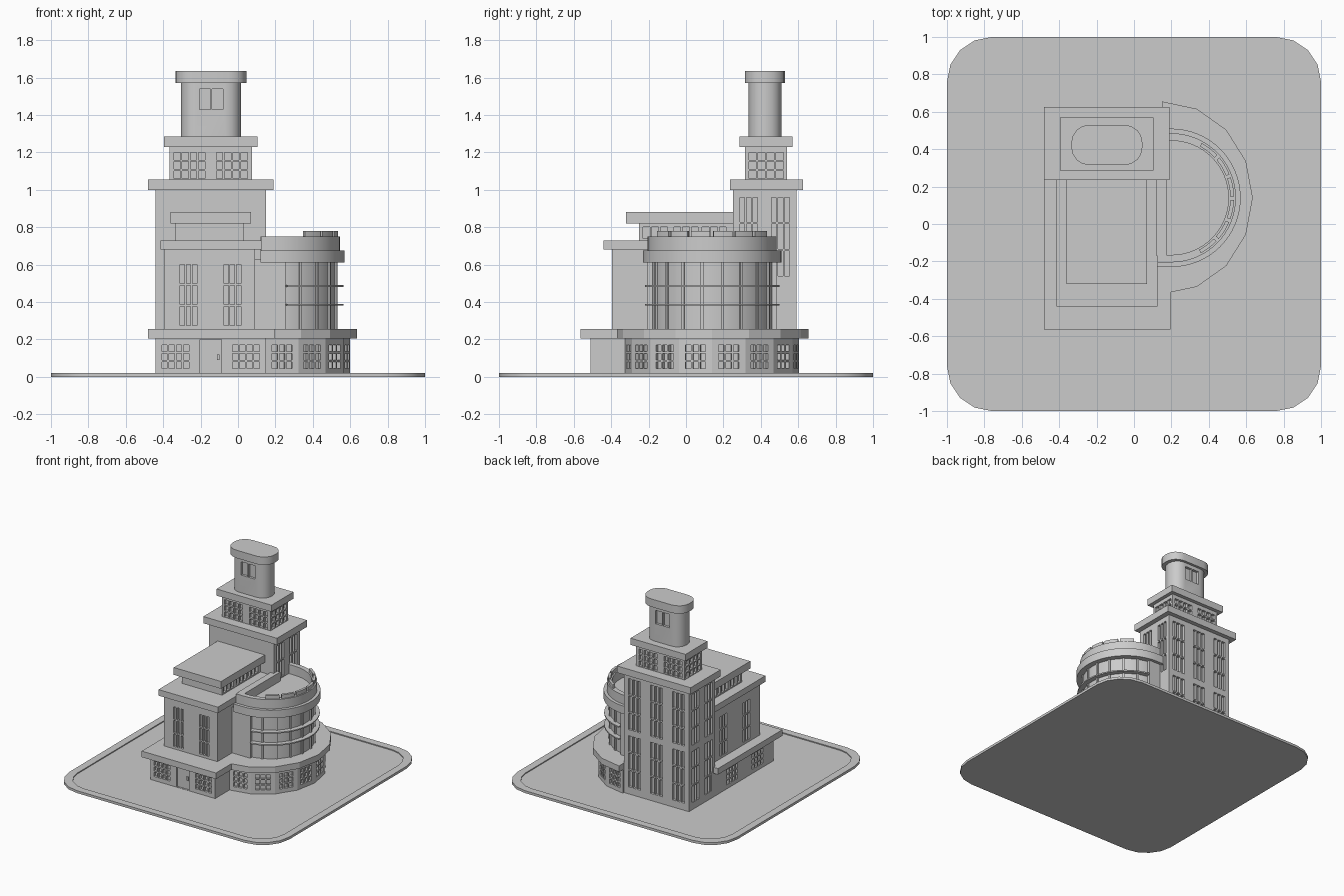
import bpy, bmesh
from math import sin, cos, pi, radians
from mathutils import Matrix, Vector

old = bpy.data.objects.get("Cube")
if old:
    bpy.data.objects.remove(old)

grey = bpy.data.materials.new("plain grey")
grey.use_nodes = True
grey.diffuse_color = (0.6, 0.6, 0.6, 1)
grey.node_tree.nodes["Principled BSDF"].inputs["Base Color"].default_value = (0.6, 0.6, 0.6, 1)

EAST, NORTH, WEST, SOUTH = 0, 90, 180, 270


def finish(bm, name):
    bmesh.ops.recalc_face_normals(bm, faces=bm.faces)
    mesh = bpy.data.meshes.new(name)
    bm.to_mesh(mesh)
    bm.free()
    ob = bpy.data.objects.new(name, mesh)
    bpy.context.collection.objects.link(ob)
    mesh.materials.append(grey)
    return ob


def select(ob):
    bpy.ops.object.select_all(action='DESELECT')
    ob.select_set(True)
    bpy.context.view_layer.objects.active = ob


def smooth(ob):
    select(ob)
    bpy.ops.object.shade_smooth_by_angle(angle=radians(30))


def add_prism(bm, pts, z0, z1):
    low = [bm.verts.new((x, y, z0)) for x, y in pts]
    face = bm.faces.new(low)
    ext = bmesh.ops.extrude_face_region(bm, geom=[face], use_keep_orig=True)
    for v in ext["geom"]:
        if isinstance(v, bmesh.types.BMVert):
            v.co.z = z1


def prism(name, pts, z0, z1, windows=()):
    bm = bmesh.new()
    add_prism(bm, pts, z0, z1)
    ob = finish(bm, name)
    if windows:
        cut(ob, windows)
    return ob


def rect(x0, x1, y0, y1):
    return [(x0, y0), (x1, y0), (x1, y1), (x0, y1)]


def rounded(x0, x1, y0, y1, r, n):
    pts = []
    for k, (cx, cy) in enumerate(rect(x0 + r, x1 - r, y0 + r, y1 - r)):
        for i in range(n + 1):
            a = pi + pi / 2 * (k + i / n)
            pts.append((cx + r * cos(a), cy + r * sin(a)))
    return pts


def arc(cx, rx, ry, a0, a1, n):
    # Arc of the round wing, all about the same centre line
    steps = [radians(a0 + (a1 - a0) * i / n) for i in range(n + 1)]
    return [(cx + rx * cos(a), 0.14 + ry * sin(a)) for a in steps]


def d_shape(back, cx, rx, ry, n):
    pts = arc(cx, rx, ry, -90, 90, n)
    if back < cx:
        pts += [(back, 0.14 + ry), (back, 0.14 - ry)]
    return pts


def band(cx, r, thick, a0, a1, n):
    return arc(cx, r, r, a0, a1, n) + arc(cx, r - thick, r - thick, a1, a0, n)


def window(x, y, facing, width, z0, z1, cols, rows, depth=0.02, bar=0.01):
    # Panes as (matrix) of small boxes centred on the wall surface
    w = (width + bar) / cols
    h = (z1 - z0 + bar) / rows
    base = Matrix.Translation((x, y, 0)) @ Matrix.Rotation(radians(facing), 4, 'Z')
    out = []
    for i in range(cols):
        for j in range(rows):
            t = Vector((0, (i + 0.5) * w - (width + bar) / 2, z0 - bar / 2 + (j + 0.5) * h))
            size = Matrix.Diagonal((2 * depth, w - bar, h - bar, 1))
            out.append(base @ Matrix.Translation(t) @ size)
    return out


def cut(ob, panes):
    bm = bmesh.new()
    for m in panes:
        bmesh.ops.create_cube(bm, size=1, matrix=m)
    cutter = finish(bm, "window_cutter")
    cutter.hide_render = True
    mod = ob.modifiers.new("windows", 'BOOLEAN')
    mod.operation = 'DIFFERENCE'
    mod.solver = 'EXACT'
    mod.object = cutter
    select(ob)
    bpy.ops.object.modifier_apply(modifier=mod.name)
    bpy.data.objects.remove(cutter)


# Ground plate with a raised rim
smooth(prism("ground_plate", rounded(-1, 1, -1, 1, 0.24, 4), 0, 0.012))
outer = rounded(-1, 1, -1, 1, 0.24, 4)
inner = rounded(-0.94, 0.94, -0.94, 0.94, 0.2, 4)
bm = bmesh.new()
rings = [[bm.verts.new((x, y, z)) for x, y in p] for p, z in
         ((outer, 0.005), (outer, 0.02), (inner, 0.02), (inner, 0.005))]
for k in range(4):
    a, b = rings[k], rings[(k + 1) % 4]
    for i in range(len(a)):
        j = (i + 1) % len(a)
        bm.faces.new((a[i], a[j], b[j], b[i]))
smooth(finish(bm, "ground_rim"))

# Ground floor front block, door and canopy slab
panes = []
for x in (-0.335, 0.043):
    panes += window(x, -0.51, SOUTH, 0.145, 0.045, 0.17, 4, 3)
for y in (-0.3, 0.03):
    panes += window(-0.44, y, WEST, 0.14, 0.045, 0.17, 4, 3)
panes += window(-0.145, -0.51, SOUTH, 0.115, 0.014, 0.2, 1, 1, 0.012)
prism("ground_floor", rect(-0.44, 0.15, -0.51, 0.3), 0.005, 0.22, panes)
prism("door_handle", rect(-0.113, -0.098, -0.51, -0.495), 0.09, 0.12)
prism("ground_slab", rect(-0.48, 0.195, -0.565, 0.27), 0.205, 0.255)

# Round wing, ground floor: one window on each facet
wall = d_shape(0.15, 0.15, 0.45, 0.465, 8)
panes = []
for (ax, ay), (bx, by) in zip(wall[:8], wall[1:9]):
    facing = 180 / pi * Vector((0, -1)).angle_signed(Vector((ax - bx, ay - by)), 0)
    panes += window((ax + bx) / 2, (ay + by) / 2, -facing, 0.11, 0.045, 0.17, 3, 3)
prism("wing_ground_floor", wall, 0.005, 0.22, panes)
prism("wing_ground_slab", d_shape(0.15, 0.15, 0.485, 0.515, 8), 0.205, 0.255)

# Round wing, upper floor: curtain wall, end piers, mullions and fins
CX = 0.2
smooth(prism("curtain_wall", d_shape(0.08, CX, 0.325, 0.325, 32), 0.25, 0.63))
for side, name in ((-1, "front_pier"), (1, "back_pier")):
    ys = sorted((0.14 + side * 0.28, 0.14 + side * 0.345))
    prism(name, rect(0.08, 0.255, *ys), 0.25, 0.63)
for i in range(8):
    a = -66 + 132 * i / 7
    prism("mullion", band(CX, 0.335, 0.02, a - 1.3, a + 1.3, 1), 0.25, 0.63)
for z in (0.385, 0.485):
    smooth(prism("fin", band(CX, 0.365, 0.05, -80, 80, 32), z - 0.005, z + 0.005))
smooth(prism("wing_cornice", d_shape(0.12, CX, 0.37, 0.37, 32), 0.61, 0.675))

# Roof terrace parapet with raised segments
smooth(prism("terrace_parapet", band(CX, 0.345, 0.04, -90, 90, 32), 0.67, 0.75))
for side in (-1, 1):
    ys = sorted((0.14 + side * 0.305, 0.14 + side * 0.345))
    prism("terrace_side_wall", rect(0.125, CX, *ys), 0.67, 0.75)
prism("terrace_back_wall", rect(0.12, 0.175, -0.17, 0.3), 0.67, 0.75)
for i in range(6):
    a = -62 + 21 * i
    smooth(prism("parapet_block", band(CX, 0.335, 0.02, a, a + 18, 4), 0.745, 0.78))

# Main block with roof slab
panes = []
for x in (-0.265, -0.03):
    panes += window(x, -0.395, SOUTH, 0.09, 0.275, 0.6, 3, 3)
for y in (-0.22, 0.08):
    panes += window(-0.395, y, WEST, 0.09, 0.275, 0.6, 3, 3)
prism("main_block", rect(-0.395, 0.09, -0.395, 0.3), 0.25, 0.69, panes)
prism("main_roof_slab", rect(-0.415, 0.125, -0.44, 0.27), 0.68, 0.73)

# Penthouse
panes = []
for y in (-0.165, 0, 0.15):
    for x, facing in ((0.03, EAST), (-0.335, WEST)):
        panes += window(x, y, facing, 0.13, 0.74, 0.8, 3, 1)
prism("penthouse", rect(-0.335, 0.03, -0.25, 0.3), 0.72, 0.83, panes)
prism("penthouse_roof", rect(-0.36, 0.07, -0.32, 0.27), 0.82, 0.88)

# Tower shaft with tall windows
panes = []
for z in (0.07, 0.54):
    for x in (-0.345, -0.145, 0.055):
        panes += window(x, 0.59, NORTH, 0.11, z, z + 0.42, 3, 3)
    for y in (0.335, 0.505):
        panes += window(-0.44, y, WEST, 0.095, z, z + 0.42, 3, 3)
        if z > 0.5:
            panes += window(0.15, y, EAST, 0.095, z, z + 0.42, 3, 3)
prism("tower_shaft", rect(-0.44, 0.15, 0.25, 0.59), 0.005, 1.01, panes)
prism("tower_slab", rect(-0.48, 0.19, 0.235, 0.625), 1.0, 1.055)

# Belvedere storey
panes = []
for x in (-0.26, -0.033):
    for y, facing in ((0.315, SOUTH), (0.54, NORTH)):
        panes += window(x, y, facing, 0.165, 1.06, 1.2, 4, 3)
for x, facing in ((-0.365, WEST), (0.075, EAST)):
    panes += window(x, 0.428, facing, 0.185, 1.06, 1.2, 4, 3)
prism("belvedere", rect(-0.365, 0.075, 0.315, 0.54), 1.05, 1.24, panes)
prism("belvedere_slab", rect(-0.395, 0.105, 0.285, 0.57), 1.23, 1.285)

# Rounded turret and cap
panes = window(-0.143, 0.335, SOUTH, 0.125, 1.43, 1.54, 2, 1)
panes += window(-0.143, 0.51, NORTH, 0.125, 1.43, 1.54, 2, 1)
smooth(prism("turret", rounded(-0.305, 0.015, 0.335, 0.51, 0.08, 4), 1.28, 1.58, panes))
smooth(prism("turret_cap", rounded(-0.335, 0.045, 0.315, 0.53, 0.095, 4), 1.57, 1.635))
